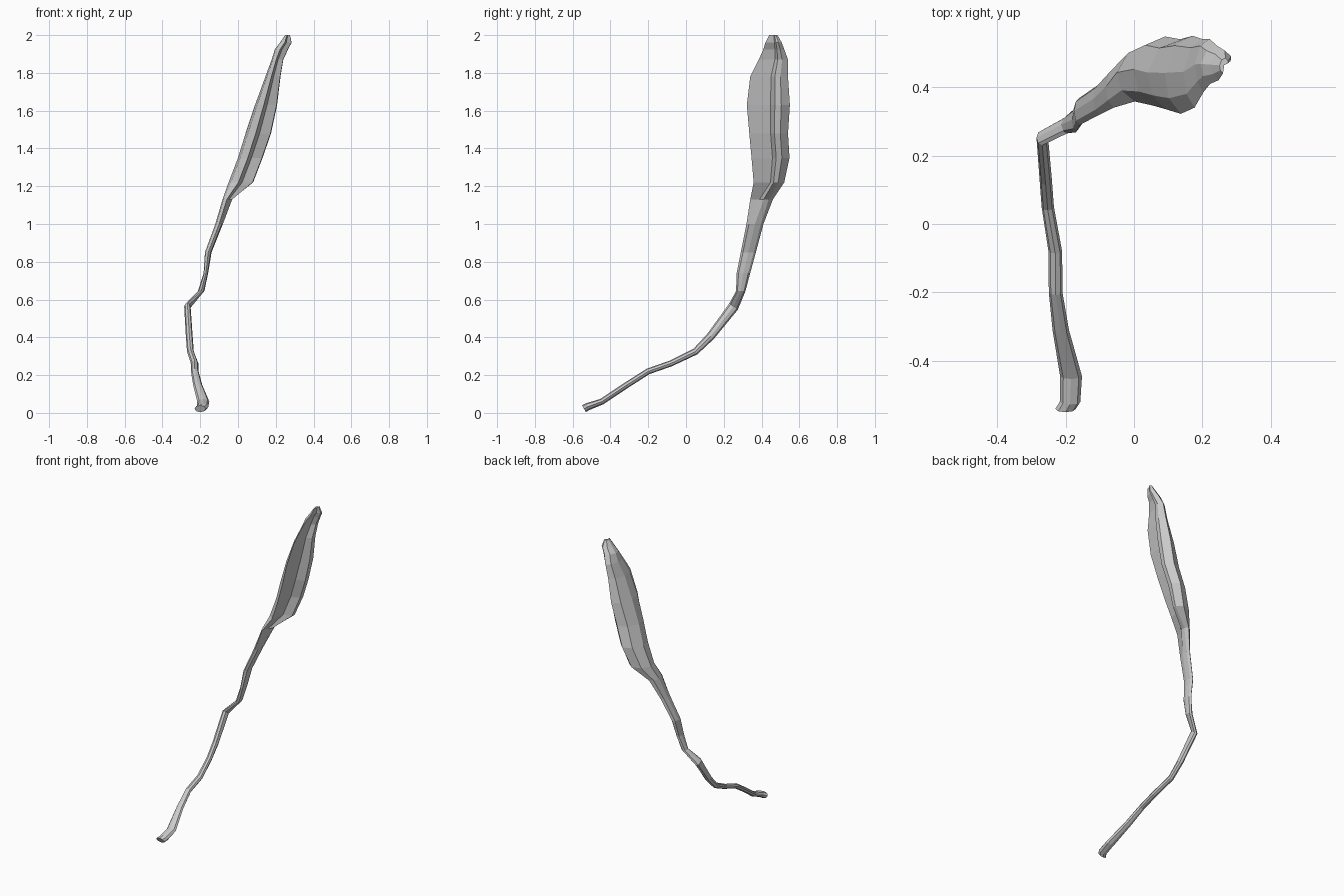
import bpy, bmesh, math
from mathutils import Vector

if "Cube" in bpy.data.objects:
    bpy.data.objects.remove(bpy.data.objects["Cube"])

# Blade: horizontal sections (z, x left, x right, y front, y back)
BLADE = [
    (2.00, .250, .275, .44, .485), (1.96, .222, .284, .42, .507),
    (1.925, .195, .265, .41, .52), (1.87, .178, .240, .385, .54),
    (1.78, .145, .225, .34, .54), (1.63, .090, .207, .322, .55),
    (1.48, .040, .175, .335, .54), (1.35, .000, .130, .347, .548),
    (1.22, -.05, .080, .358, .52), (1.13, -.082, -.03, .34, .46),
    (1.00, -.12, -.08, .32, .41), (.85, -.175, -.14, .29, .37),
    (.74, -.182, -.158, .268, .34), (.645, -.212, -.178, .265, .315),
]
# Stem: centre, half width, half thickness
STEM = [
    (-.268, .252, .563, .017, .028), (-.258, .13, .405, .018, .022),
    (-.252, .05, .325, .018, .018), (-.23, -.08, .262, .02, .016),
    (-.229, -.2, .22, .02, .016), (-.214, -.31, .15, .024, .016),
    (-.184, -.445, .06, .032, .016), (-.187, -.52, .033, .03, .02),
    (-.2, -.54, .022, .03, .021),
]
# Cross-sections (u = x, v = front): stepped blade and plain octagon
STEPPED = [(-.2, 1), (.1, -.1), (.95, -.3), (1, -.6), (.4, -1), (-.5, -.75), (-1, -.05), (-.8, .6)]
ROUND = [(math.sin(i * math.pi / 4), math.cos(i * math.pi / 4)) for i in range(8)]


def section(centre, hu, hv, front, blend):
    pts = []
    for a, b in zip(STEPPED, ROUND):
        u = a[0] * blend + b[0] * (1 - blend)
        v = a[1] * blend + b[1] * (1 - blend)
        pts.append(centre + Vector((u * hu, 0, 0)) + front * (v * hv))
    return pts


rings = []
for z, x0, x1, y0, y1 in BLADE:
    blend = max(0, min(1, (z - 1.0) / .2))
    rings.append(section(Vector(((x0 + x1) / 2, (y0 + y1) / 2, z)),
                         (x1 - x0) / 2, (y1 - y0) / 2, Vector((0, -1, 0)), blend))
for i, (x, y, z, hu, hv) in enumerate(STEM):
    a, b = STEM[max(i - 1, 0)], STEM[min(i + 1, len(STEM) - 1)]
    front = Vector((0, b[2] - a[2], a[1] - b[1])).normalized()
    rings.append(section(Vector((x, y, z)), hu, hv, front, 0))

# Loft the sections into one closed faceted strip
bm = bmesh.new()
loops = [[bm.verts.new(p) for p in r] for r in rings]
for a, b in zip(loops, loops[1:]):
    for i in range(8):
        j = (i + 1) % 8
        bm.faces.new((a[i], a[j], b[j], b[i]))
bm.faces.new(loops[0])
bm.faces.new(loops[-1])
bmesh.ops.recalc_face_normals(bm, faces=bm.faces)
mesh = bpy.data.meshes.new("curved_leaf")
bm.to_mesh(mesh)
bm.free()
bpy.context.collection.objects.link(bpy.data.objects.new("curved_leaf", mesh))
